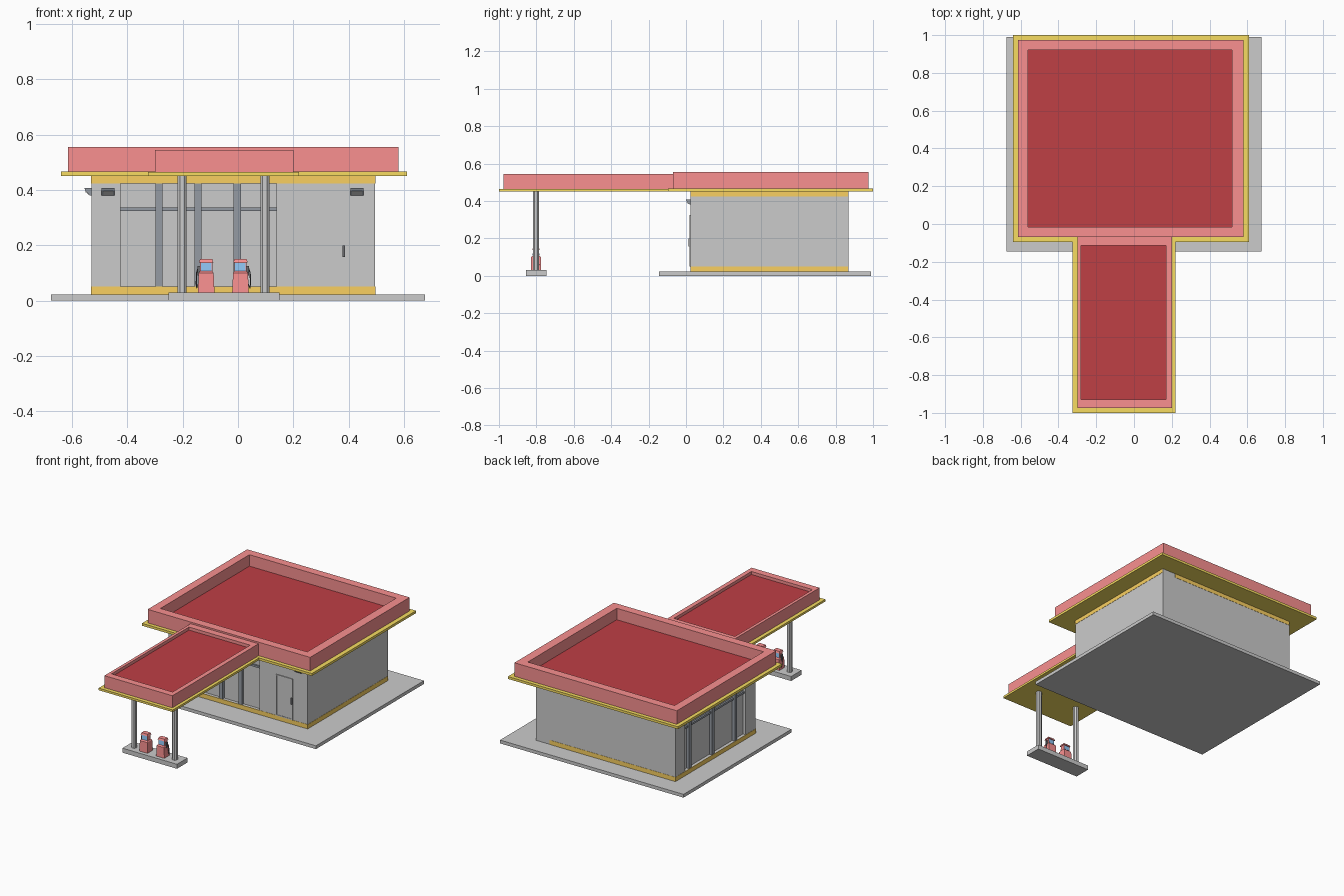
import bpy, math

if "Cube" in bpy.data.objects:
    bpy.data.objects.remove(bpy.data.objects["Cube"])

def mat(name, r, g, b):
    m = bpy.data.materials.new(name)
    m.diffuse_color = (r, g, b, 1)
    m.use_nodes = True
    m.node_tree.nodes["Principled BSDF"].inputs["Base Color"].default_value = m.diffuse_color
    return m

RED = mat("red", 0.95, 0.28, 0.28)
DEEP = mat("deep_red", 0.52, 0.05, 0.06)
YELLOW = mat("yellow", 0.93, 0.72, 0.12)
ORANGE = mat("orange", 0.95, 0.63, 0.12)
DARK = mat("dark_metal", 0.30, 0.33, 0.37)
BLACK = mat("black", 0.15, 0.15, 0.16)
BLUE = mat("screen_blue", 0.27, 0.55, 0.88)

def mesh(name, verts, faces, *mats):
    me = bpy.data.meshes.new(name)
    me.from_pydata(verts, [], faces)
    for m in mats:
        if m:
            me.materials.append(m)
    ob = bpy.data.objects.new(name, me)
    bpy.context.collection.objects.link(ob)
    return ob

def loft(name, rings, *mats):
    """Skin a stack of closed rings, capped at both ends."""
    n = len(rings[0])
    verts = [v for r in rings for v in r]
    faces = [tuple(reversed(range(n)))]
    for k in range(len(rings) - 1):
        for i in range(n):
            j = (i + 1) % n
            faces.append((k*n + i, k*n + j, (k+1)*n + j, (k+1)*n + i))
    faces.append(tuple(range((len(rings)-1)*n, len(rings)*n)))
    return mesh(name, verts, faces, *mats)

def rect(x0, x1, y0, y1, z):
    return [(x0, y0, z), (x1, y0, z), (x1, y1, z), (x0, y1, z)]

def box(name, x0, x1, y0, y1, z0, z1, m=None):
    return loft(name, [rect(x0, x1, y0, y1, z0), rect(x0, x1, y0, y1, z1)], m)

def tray(name, outer, inner, z0, z1, floor):
    """Solid with a sunken top; the floor gets the deep colour."""
    ob = loft(name, [rect(*outer, z0), rect(*outer, z1), rect(*inner, z1), rect(*inner, floor)], RED, DEEP)
    ob.data.polygons[len(ob.data.polygons) - 1].material_index = 1
    return ob

# Ground slab and pump island
box("ground_slab", -0.675, 0.675, -0.145, 0.99, 0, 0.022)
box("pump_island", -0.252, 0.15, -0.855, -0.745, 0, 0.03)

# Shop walls with window recesses cut into the front and left
D = 0.02
walls = box("shop_walls", -0.53, 0.495, 0.025, 0.868, 0.02, 0.452)
cutters = [box("front_window_cutter", -0.425, 0.14, -0.05, 0.025 + D, 0.051, 0.424),
           box("left_window_cutter", -0.6, -0.53 + D, 0.13, 0.765, 0.051, 0.424)]
for c in cutters:
    c.hide_render = True
    c.hide_viewport = True
    b = walls.modifiers.new("window", 'BOOLEAN')
    b.operation = 'DIFFERENCE'
    b.solver = 'EXACT'
    b.object = c

# Window posts and transoms
for i, x in enumerate((-0.285, -0.145, -0.003)):
    box(f"front_post_{i}", x - 0.013, x + 0.013, 0.026, 0.05, 0.05, 0.425, DARK)
for i, y in enumerate((0.71, 0.47, 0.23)):
    box(f"left_post_{i}", -0.529, -0.505, y - 0.013, y + 0.013, 0.05, 0.425, DARK)
box("front_transom", -0.425, 0.14, 0.034, 0.05, 0.324, 0.337, DARK)
box("left_transom", -0.521, -0.505, 0.13, 0.765, 0.324, 0.337, DARK)

# Orange bands: on the back they stop short of the right corner
def band(name, z0, z1):
    x0, x1, y0, y1, s = -0.5315, 0.4965, 0.0235, 0.8695, 0.003
    box(name + "_front", x0, x1, y0, y0 + s, z0, z1, ORANGE)
    box(name + "_right", x1 - s, x1, y0 + s, 0.866, z0, z1, ORANGE)
    box(name + "_left", x0, x0 + s, y0 + s, y1, z0, z1, ORANGE)
    box(name + "_back", x0 + s, 0.395, y1 - s, y1, z0, z1, ORANGE)

band("lower_band", 0.022, 0.051)
band("upper_band", 0.424, 0.45)

# Door: frame strips, panel and handle
box("door_panel", 0.270, 0.380, 0.0225, 0.027, 0.058, 0.317)
box("door_frame_left", 0.262, 0.270, 0.02, 0.027, 0.051, 0.325)
box("door_frame_right", 0.380, 0.388, 0.02, 0.027, 0.051, 0.325)
box("door_frame_top", 0.270, 0.380, 0.02, 0.027, 0.317, 0.325)
box("door_frame_bottom", 0.270, 0.380, 0.02, 0.027, 0.051, 0.058)
box("door_handle", 0.378, 0.387, 0.013, 0.021, 0.157, 0.2, BLACK)

# Wedge wall lamps
def lamp(name, loc, angle):
    prof = [(0.003, 0.408), (-0.026, 0.408), (-0.022, 0.398), (-0.005, 0.380), (0.003, 0.380)]
    body = loft(name, [[(s, y, z) for y, z in prof] for s in (-0.0235, 0.0235)], DARK)
    glass = loft(name + "_lens", [[(s, y, z) for y, z in
                 ((-0.0215, 0.3955), (-0.0235, 0.3945), (-0.009, 0.3815), (-0.007, 0.3835))]
                 for s in (-0.018, 0.018)])
    for o in (body, glass):
        o.location = loc
        o.rotation_euler.z = angle

for i, x in enumerate((-0.469, 0.43)):
    lamp(f"front_lamp_{i}", (x, 0.025, 0), 0)
for i, y in enumerate((0.075, 0.818)):
    lamp(f"left_lamp_{i}", (-0.53, y, 0), -math.pi / 2)

# Main roof and canopy: yellow trim plates with red trays on top
box("roof_trim", -0.64, 0.61, -0.095, 1.0, 0.45, 0.466, YELLOW)
tray("roof_parapet", (-0.615, 0.58, -0.07, 0.975), (-0.56, 0.52, -0.015, 0.92), 0.465, 0.556, 0.48)
box("canopy_trim", -0.325, 0.22, -1.0, -0.095, 0.451, 0.465, YELLOW)
tray("canopy_parapet", (-0.30, 0.20, -0.975, -0.07), (-0.28, 0.17, -0.93, -0.115), 0.464, 0.545, 0.525)

# Canopy columns with chamfered corners
for i, x in enumerate((-0.202, 0.097)):
    a, c = 0.016, 0.008
    oct_ = [(a, -c), (a, c), (c, a), (-c, a), (-a, c), (-a, -c), (-c, -a), (c, -a)]
    loft(f"canopy_column_{i}", [[(x + u, -0.802 + v, z) for u, v in oct_] for z in (0.03, 0.452)])

# Fuel pumps: tapered body, head with screens on both faces, side nozzle and hose
def pump(name, x, side):
    y = -0.802
    def ring(w, d, z):
        return rect(x - w, x + w, y - d, y + d, z)
    loft(name + "_body", [ring(0.030, 0.028, 0.03), ring(0.027, 0.026, 0.1),
                          ring(0.022, 0.017, 0.107), ring(0.022, 0.014, 0.138)], RED)
    loft(name + "_cap", [ring(0.026, 0.020, 0.138), ring(0.022, 0.016, 0.15)], RED)
    for k, s in enumerate((-1, 1)):
        loft(f"{name}_screen_{k}",
             [rect(x - 0.019, x + 0.019, *sorted((y, y + s * 0.0185)), 0.108),
              rect(x - 0.019, x + 0.019, *sorted((y, y + s * 0.0155)), 0.136)], BLUE)
    sx = sorted((x + side * 0.022, x + side * 0.031))
    box(name + "_nozzle", *sx, y - 0.007, y + 0.007, 0.09, 0.125, BLACK)
    cu = bpy.data.curves.new(name + "_hose", 'CURVE')
    cu.dimensions = '3D'
    cu.bevel_depth = 0.002
    cu.bevel_resolution = 1
    sp = cu.splines.new('POLY')
    pts = [(0.028, 0, 0.12), (0.035, 0.004, 0.10), (0.036, 0.009, 0.06), (0.034, 0.013, 0.045), (0.029, 0.016, 0.06)]
    sp.points.add(len(pts) - 1)
    for p, (u, v, z) in zip(sp.points, pts):
        p.co = (x + side * u, y + v, z, 1)
    cu.materials.append(BLACK)
    bpy.context.collection.objects.link(bpy.data.objects.new(name + "_hose", cu))

pump("left_pump", -0.115, -1)
pump("right_pump", 0.009, 1)
